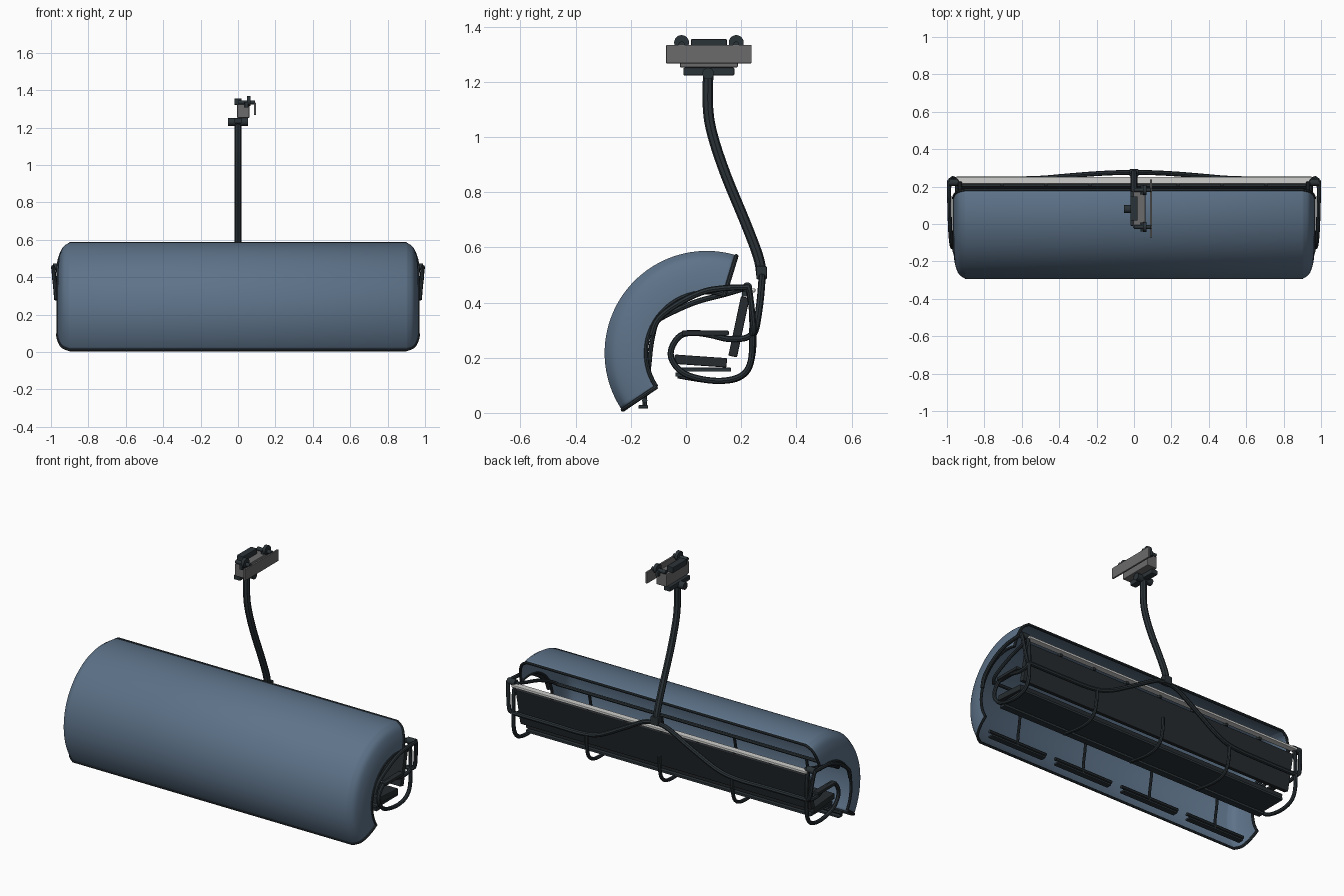
import bpy, bmesh, math
from mathutils import Vector

if "Cube" in bpy.data.objects:
    bpy.data.objects.remove(bpy.data.objects["Cube"])


def material(name, rgb):
    m = bpy.data.materials.new(name)
    m.diffuse_color = (*rgb, 1)
    m.use_nodes = True
    m.node_tree.nodes["Principled BSDF"].inputs["Base Color"].default_value = m.diffuse_color
    return m


BLUE = material("tinted_blue", (0.11, 0.17, 0.25))
DARK = material("dark_steel", (0.024, 0.033, 0.039))
SEAT = material("seat_black", (0.019, 0.024, 0.028))
GREY = material("grip_grey", (0.15, 0.145, 0.15))
LIGHT = material("light_metal", (0.62, 0.62, 0.61))


def finish(ob, mat, smooth=True):
    ob.data.materials.clear()
    ob.data.materials.append(mat)
    bpy.ops.object.select_all(action='DESELECT')
    bpy.context.view_layer.objects.active = ob
    ob.select_set(True)
    if smooth:
        bpy.ops.object.shade_smooth_by_angle(angle=math.radians(40))
    return ob


def box(name, loc, size, mat, tilt=0, bevel=0.004):
    bpy.ops.mesh.primitive_cube_add(size=1, location=loc)
    ob = bpy.context.object
    ob.name = name
    ob.scale = size
    bpy.ops.object.transform_apply(location=False, rotation=False, scale=True)
    ob.rotation_euler.x = math.radians(tilt)
    if bevel:
        mod = ob.modifiers.new("bevel", 'BEVEL')
        mod.width = bevel
        mod.segments = 2
    return finish(ob, mat, False)


def cyl_x(name, loc, r, depth, mat):
    bpy.ops.mesh.primitive_cylinder_add(vertices=24, radius=r, depth=depth, location=loc,
                                        rotation=(0, math.pi / 2, 0))
    bpy.context.object.name = name
    return finish(bpy.context.object, mat)


def rounded(pts, steps):
    """Smooth path through the given points."""
    p = [Vector(q) for q in pts]
    p = [2 * p[0] - p[1]] + p + [2 * p[-1] - p[-2]]
    out = []
    for a, b, c, d in zip(p, p[1:], p[2:], p[3:]):
        for i in range(steps):
            t = i / steps
            out.append(0.5 * (2 * b + (c - a) * t + (2 * a - 5 * b + 4 * c - d) * t * t
                              + (3 * b - a - 3 * c + d) * t ** 3))
    return out + [p[-2]]


def tube(name, pts, r, mat=DARK, steps=5):
    path = rounded(pts, steps) if steps > 1 else [Vector(q) for q in pts]
    cu = bpy.data.curves.new(name, 'CURVE')
    cu.dimensions = '3D'
    cu.bevel_depth = r
    cu.bevel_resolution = 2
    cu.use_fill_caps = True
    sp = cu.splines.new('POLY')
    sp.points.add(len(path) - 1)
    for pt, co in zip(sp.points, path):
        pt.co = (*co, 1)
    ob = bpy.data.objects.new(name, cu)
    bpy.context.collection.objects.link(ob)
    bpy.ops.object.select_all(action='DESELECT')
    bpy.context.view_layer.objects.active = ob
    ob.select_set(True)
    bpy.ops.object.convert(target='MESH')
    return finish(bpy.context.object, mat)


# Weather bubble: a rounded profile swept round an axis along x
CY, CZ, A0, A1 = 0.075, 0.217, 73, 214
half = rounded([(0.965, 0.22, 0), (0.962, 0.26, 0), (0.953, 0.305, 0), (0.935, 0.345, 0),
                (0.90, 0.370, 0)], 4)
profile = [(-p.x, p.y) for p in half] + [(p.x, p.y) for p in reversed(half)]


def polar(x, r, deg):
    a = math.radians(deg)
    return (x, CY + r * math.cos(a), CZ + r * math.sin(a))


bm = bmesh.new()
N = 48
rows = [[bm.verts.new(polar(x, r, A0 + (A1 - A0) * i / N)) for x, r in profile]
        for i in range(N + 1)]
for ra, rb in zip(rows, rows[1:]):
    for j in range(len(profile) - 1):
        bm.faces.new((ra[j], ra[j + 1], rb[j + 1], rb[j]))
bmesh.ops.recalc_face_normals(bm, faces=bm.faces)
probe = min(bm.faces, key=lambda f: f.calc_center_median().y)
if probe.normal.y > 0:
    bmesh.ops.reverse_faces(bm, faces=bm.faces)
me = bpy.data.meshes.new("bubble")
bm.to_mesh(me)
bm.free()
bubble = bpy.data.objects.new("bubble", me)
bpy.context.collection.objects.link(bubble)
mod = bubble.modifiers.new("thickness", 'SOLIDIFY')
mod.thickness = 0.006
mod.offset = -1
finish(bubble, BLUE)

# Dark trim round the bubble's edges
for name, ang in (("bubble_top_trim", A0), ("bubble_bottom_trim", A1)):
    tube(name, [polar(x, r - 0.003, ang) for x, r in profile], 0.008, steps=1)

for s in (-1, 1):
    side = "right" if s > 0 else "left"
    tube(side + "_bubble_rim", [polar(s * 0.963, 0.22, A0 + (A1 - A0) * i / 24)
                                for i in range(25)], 0.008, steps=1)
    # Bubble arm outside the end opening
    tube(side + "_bubble_arm", [(s * 0.988, 0.225, 0.455), (s * 0.988, 0.14, 0.452),
                                (s * 0.986, 0.06, 0.438), (s * 0.983, -0.03, 0.395),
                                (s * 0.977, -0.10, 0.34), (s * 0.972, -0.125, 0.28)], 0.011)
    # Chair side frame: upright, lower bend and armrest loop
    tube(side + "_upright", [(s * 0.94, 0.225, 0.455), (s * 0.985, 0.225, 0.455),
                             (s * 0.985, 0.232, 0.43), (s * 0.97, 0.245, 0.31),
                             (s * 0.955, 0.24, 0.285)], 0.011)
    tube(side + "_armrest_loop", [(s * 0.945, y, z) for y, z in (
        (0.225, 0.455), (0.238, 0.38), (0.24, 0.29), (0.235, 0.19), (0.205, 0.138), (0.14, 0.117),
        (0.06, 0.122), (-0.01, 0.145), (-0.05, 0.19), (-0.052, 0.235), (-0.02, 0.28),
        (0.03, 0.29), (0.09, 0.282), (0.15, 0.268), (0.21, 0.27), (0.24, 0.285))], 0.011)
    box(side + "_armrest_pad", (s * 0.945, 0.07, 0.289), (0.035, 0.17, 0.018), SEAT)
    cyl_x(side + "_pivot", (s * 0.965, 0.222, 0.455), 0.018, 0.05, DARK)
    # Safety bar side arm
    tube(side + "_safety_arm", [(s * 0.93, 0.225, 0.455), (s * 0.93, 0.14, 0.43),
                                (s * 0.925, 0.03, 0.40), (s * 0.92, -0.08, 0.35),
                                (s * 0.90, -0.115, 0.325)], 0.010)
    # Rear brace: falls from the hanger, then runs level to the side frame
    tube(side + "_rear_brace", [(0, 0.275, 0.495), (s * 0.08, 0.275, 0.478),
                                (s * 0.22, 0.268, 0.40), (s * 0.38, 0.255, 0.315),
                                (s * 0.50, 0.245, 0.287), (s * 0.70, 0.24, 0.285),
                                (s * 0.95, 0.24, 0.285)], 0.013)

# Safety bar, drop tubes and footrests
tube("safety_bar", [(-0.91, -0.108, 0.33), (0.91, -0.108, 0.33)], 0.010, steps=1)
for x in (-0.70, -0.235, 0.235, 0.70):
    tube("drop_tube", [(x, -0.108, 0.33), (x, -0.125, 0.25), (x, -0.135, 0.16),
                       (x, -0.147, 0.09), (x, -0.15, 0.02)], 0.008)
    tube("footrest", [(x - 0.20, -0.15, 0.045), (x + 0.20, -0.15, 0.045)], 0.010, steps=1)
    box("foot_peg", (x, -0.155, 0.022), (0.38, 0.035, 0.012), DARK, bevel=0.003)

# Seat and backrest
box("seat", (0, 0.053, 0.188), (1.86, 0.19, 0.034), SEAT, tilt=-4)
box("seat_base", (0, 0.063, 0.157), (1.84, 0.20, 0.014), DARK, bevel=0.002)
box("seat_front_bar", (0, -0.018, 0.139), (1.84, 0.04, 0.014), DARK, bevel=0.002)
box("backrest", (0, 0.192, 0.312), (1.88, 0.032, 0.22), SEAT, tilt=-12)
box("backrest_top_rail", (0, 0.233, 0.444), (1.90, 0.036, 0.014), LIGHT, bevel=0.003)
for i in range(-3, 4):
    box("rail_bracket", (i * 0.235, 0.215, 0.432), (0.016, 0.025, 0.02), DARK, bevel=0)

# Hoops under the seat
for x in (-0.47, 0, 0.47):
    tube("seat_hoop", [(x, y, z) for y, z in (
        (0.245, 0.29), (0.243, 0.22), (0.225, 0.155), (0.18, 0.122), (0.11, 0.115),
        (0.04, 0.123), (-0.03, 0.135))], 0.010)

# Hanger stem and its joint
tube("hanger", [(0, y, z) for y, z in (
    (0.08, 1.23), (0.08, 1.10), (0.098, 1.0), (0.145, 0.86), (0.215, 0.69),
    (0.262, 0.565), (0.275, 0.49))], 0.019)
box("hanger_joint", (0, 0.274, 0.508), (0.05, 0.038, 0.048), DARK)

# Rope grip
box("grip_foot", (0, 0.083, 1.237), (0.04, 0.185, 0.028), DARK)
cyl_x("grip_pin", (0, 0.08, 1.23), 0.021, 0.105, DARK)
box("grip_body", (0.028, 0.083, 1.288), (0.066, 0.21, 0.072), GREY)
box("grip_cap", (0, 0.083, 1.338), (0.04, 0.13, 0.034), DARK)
box("grip_plate", (0.09, 0.083, 1.30), (0.011, 0.31, 0.066), GREY, bevel=0.002)
for y in (-0.016, 0.182):
    cyl_x("guide_wheel", (0.057, y, 1.342), 0.027, 0.018, DARK)
    cyl_x("wheel_axle", (0.045, y, 1.335), 0.011, 0.09, DARK)
    box("wheel_bracket", (0.045, y, 1.322), (0.02, 0.05, 0.03), DARK)
